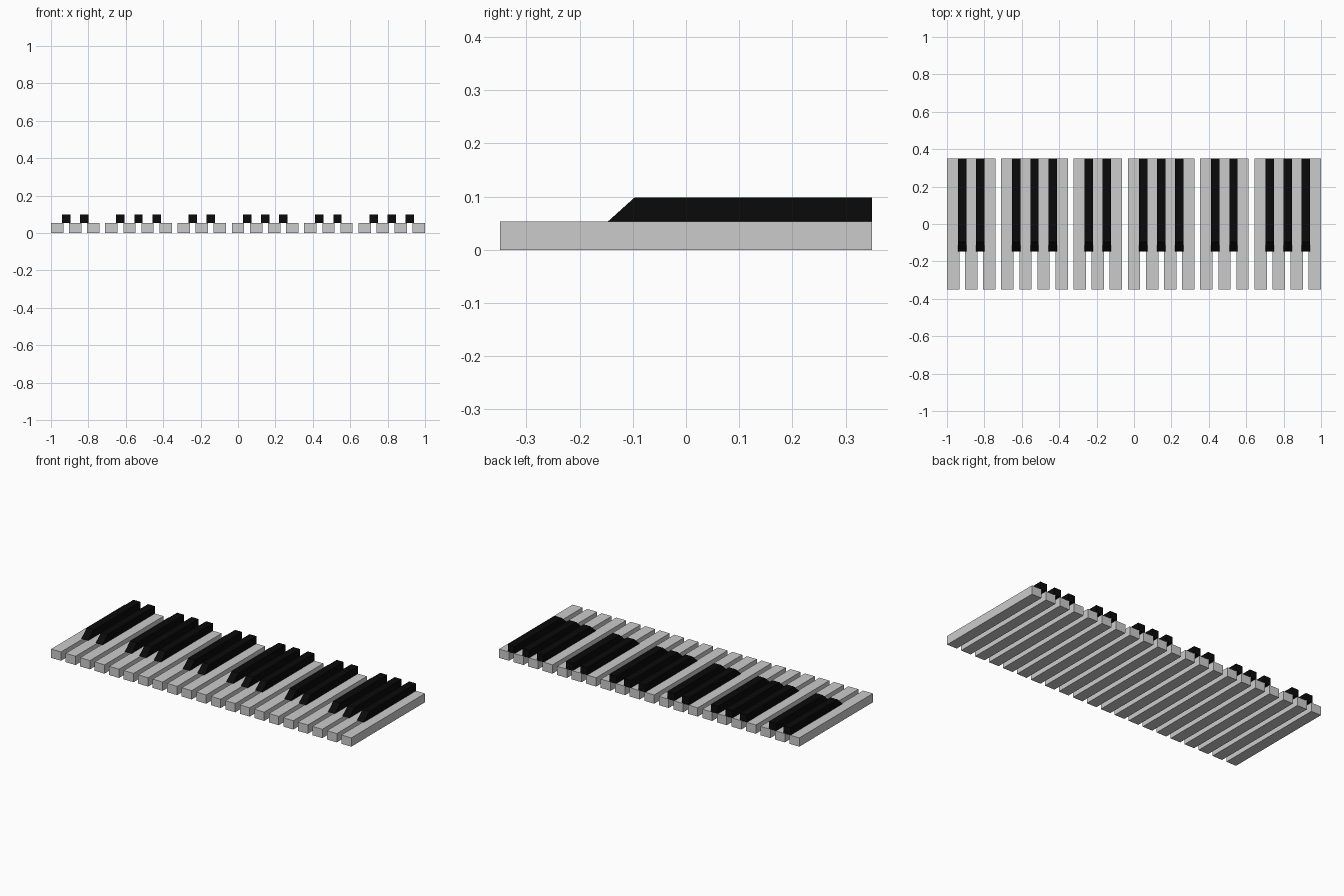
import bpy, bmesh

if "Cube" in bpy.data.objects:
    bpy.data.objects.remove(bpy.data.objects["Cube"])

WHITE_COUNT = 21
WHITE_W = 0.066
PITCH = (2 - WHITE_W) / (WHITE_COUNT - 1)
BLACK_W = 0.045
DEPTH = 0.35
WHITE_TOP, BLACK_TOP = 0.053, 0.098


def extruded_key(name, profile, x, width, material=None):
    """Extrude a (y, z) side profile along x, centred on the given x."""
    bm = bmesh.new()
    face = bm.faces.new([bm.verts.new((-width / 2, y, z)) for y, z in profile])
    side = bmesh.ops.extrude_face_region(bm, geom=[face])
    verts = [v for v in side["geom"] if isinstance(v, bmesh.types.BMVert)]
    bmesh.ops.translate(bm, verts=verts, vec=(width, 0, 0))
    bmesh.ops.recalc_face_normals(bm, faces=bm.faces)
    mesh = bpy.data.meshes.new(name)
    bm.to_mesh(mesh)
    bm.free()
    if material:
        mesh.materials.append(material)
    obj = bpy.data.objects.new(name, mesh)
    obj.location.x = x
    bpy.context.collection.objects.link(obj)
    return obj


black = bpy.data.materials.new("black")
black.diffuse_color = (0.003, 0.003, 0.003, 1)
black.use_nodes = True
black.node_tree.nodes["Principled BSDF"].inputs["Base Color"].default_value = black.diffuse_color

white_profile = [(-DEPTH, 0), (DEPTH, 0), (DEPTH, WHITE_TOP), (-DEPTH, WHITE_TOP)]
# Black keys have a sloped front end
black_profile = [(-0.147, WHITE_TOP), (DEPTH, WHITE_TOP),
                 (DEPTH, BLACK_TOP), (-0.097, BLACK_TOP)]

for i in range(WHITE_COUNT):
    x = -1 + WHITE_W / 2 + i * PITCH
    extruded_key(f"white_key_{i + 1}", white_profile, x, WHITE_W)
    # Black keys straddle the gaps in groups of two and three per octave
    if i % 7 in (0, 1, 3, 4, 5):
        extruded_key(f"black_key_{i + 1}", black_profile, x + PITCH / 2, BLACK_W, black)
